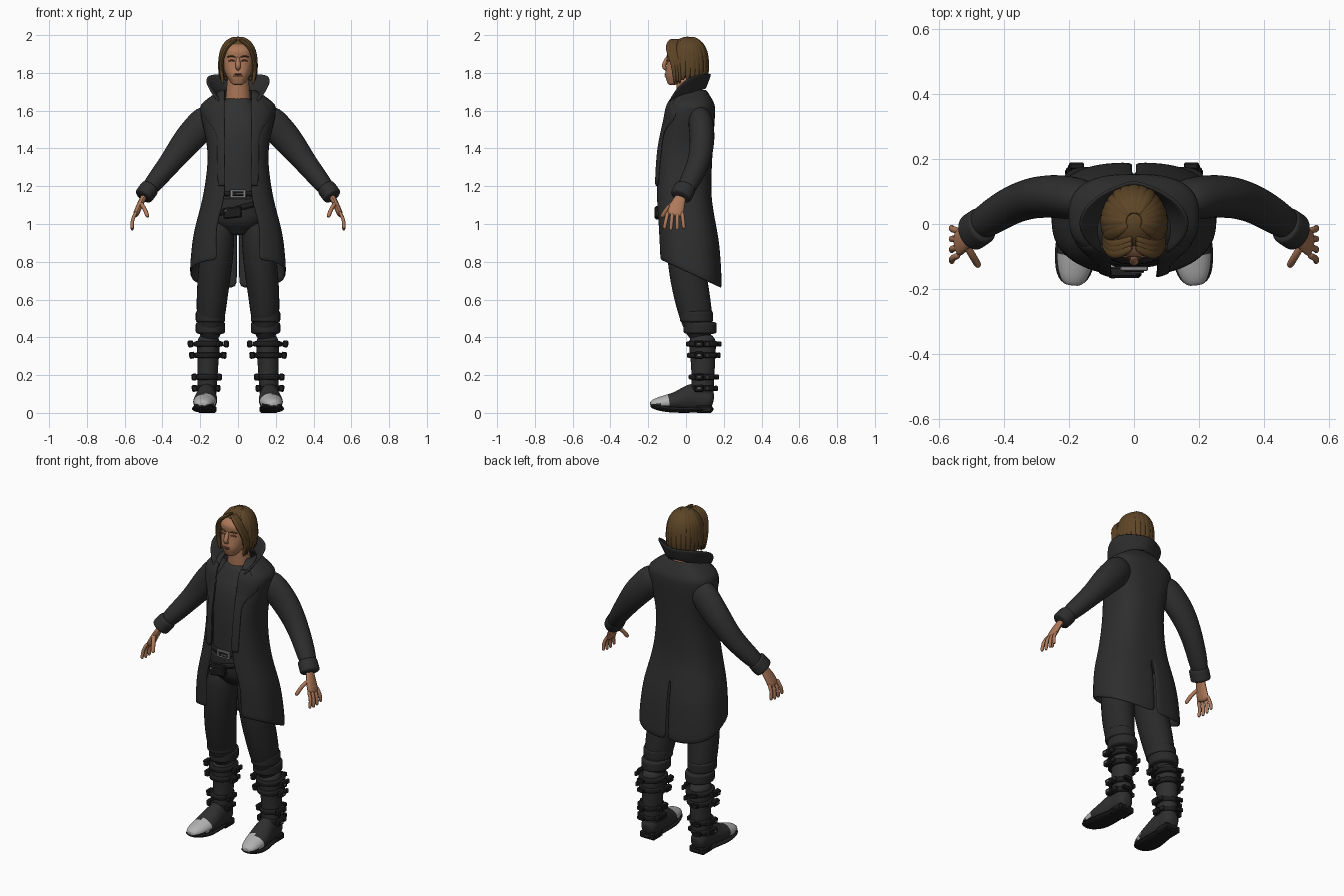
import bpy, bmesh, math, random
from mathutils import Vector

random.seed(4)
if "Cube" in bpy.data.objects:
    bpy.data.objects.remove(bpy.data.objects["Cube"])


def material(name, *color):
    red, green, blue = color * 3 if len(color) == 1 else color
    m = bpy.data.materials.new(name)
    m.use_nodes = True
    m.diffuse_color = (red, green, blue, 1)
    node = next(n for n in m.node_tree.nodes if n.type == 'BSDF_PRINCIPLED')
    node.inputs["Base Color"].default_value = (red, green, blue, 1)
    node.inputs["Roughness"].default_value = .8
    return m


COAT = material("coat charcoal", .027)
SHIRT = material("shirt grey", .03)
TROUSER = material("trouser black", .022)
BOOT = material("boot leather", .028)
BLACK = material("strap black", .012)
METAL = material("buckle metal", .25)
TOE = material("toe cap grey", .45)
SKIN = material("skin", .42, .19, .1)
HAIR = material("hair brown", .11, .06, .02)
LIP = material("lips and lids", .22, .08, .05)


def lerp(a, b, t):
    return a + (b - a) * t


def spline(values, t):
    """Smooth curve through evenly spaced numbers or vectors, t from 0 to 1."""
    if isinstance(values, float):
        return values
    last = len(values) - 1
    i = min(int(t * last), last - 1)
    f = t * last - i
    a, b, c, d = (values[max(0, min(last, i + k))] for k in (-1, 0, 1, 2))
    return b + ((c - a) + ((a * 2 - b * 5 + c * 4 - d) + (b * 3 - c * 3 + d - a) * f) * f) * (f / 2)


def finish(name, bm, mat, mirror=False, thick=0, sub=1, angle=50):
    """Turn a bmesh into a shaded object with its modifiers."""
    bmesh.ops.recalc_face_normals(bm, faces=bm.faces)
    mesh = bpy.data.meshes.new(name)
    bm.to_mesh(mesh)
    bm.free()
    mesh.materials.append(mat)
    ob = bpy.data.objects.new(name, mesh)
    bpy.context.collection.objects.link(ob)
    if mirror:
        ob.modifiers.new("mirror", 'MIRROR').merge_threshold = .0005
    if thick:
        solid = ob.modifiers.new("thickness", 'SOLIDIFY')
        solid.thickness, solid.offset = thick, 0
    if sub:
        smooth = ob.modifiers.new("smooth", 'SUBSURF')
        smooth.levels = smooth.render_levels = sub
    bpy.ops.object.select_all(action='DESELECT')
    ob.select_set(True)
    bpy.context.view_layer.objects.active = ob
    bpy.ops.object.shade_smooth_by_angle(angle=math.radians(angle))
    return ob


def loft(name, rings, mat, closed=True, **options):
    bm = bmesh.new()
    rows = [[bm.verts.new(p) for p in ring] for ring in rings]
    count = len(rows[0])
    for a, b in zip(rows, rows[1:]):
        for i in range(count if closed else count - 1):
            j = (i + 1) % count
            bm.faces.new((a[i], a[j], b[j], b[i]))
    if closed:
        bm.faces.new(rows[0])
        bm.faces.new(rows[-1])
    return finish(name, bm, mat, **options)


def tube(name, path, along, across, mat, ref=(0, 1, 0), sides=12, steps=10, **options):
    """Round-ended tube; radii are measured along ref and across it."""
    path = [Vector(p) for p in path]
    points = [spline(path, i / steps) for i in range(steps + 1)]
    rings = []
    for i, p in enumerate(points):
        t = i / steps
        tangent = (points[min(i + 1, steps)] - points[max(i - 1, 0)]).normalized()
        u = Vector(ref)
        u = (u - tangent * u.dot(tangent)).normalized()
        w = tangent.cross(u)
        end = max(.5, math.sqrt(1 - abs(2 * t - 1) ** 8))
        turns = [math.tau * k / sides for k in range(sides)]
        rings.append([p + (u * spline(along, t) * math.cos(a) + w * spline(across, t) * math.sin(a)) * end
                      for a in turns])
    return loft(name, rings, mat, **options)


def oval(z, width, front, back, power=.85, start=0, stop=math.tau, count=28):
    """Rounded section; angle 0 faces front and runs toward +x."""
    ring = []
    for k in range(count):
        a = lerp(start, stop, k / count if stop > math.pi else k / (count - 1))
        x, y = (math.copysign(abs(v) ** power, v) for v in (math.sin(a), math.cos(a)))
        ring.append(Vector((x * width, (front + back) / 2 - y * (back - front) / 2, z)))
    return ring


def barrel(name, low, high, widths, fronts, backs, mat, steps=14, tilt=0):
    """Stack of ovals with smoothly changing width, front and back."""
    rings = [oval(lerp(low, high, t), *(spline(v, t) for v in (widths, fronts, backs)))
             for t in (i / steps for i in range(steps + 1))]
    for ring in rings:
        for v in ring:
            v.z += v.x * tilt
    return loft(name, rings, mat)


def box(name, place, size, mat, tilt=0, mirror=False):
    bm = bmesh.new()
    bmesh.ops.create_cube(bm, size=1)
    c, s = math.cos(tilt), math.sin(tilt)
    for v in bm.verts:
        x, y, z = (a * b for a, b in zip(v.co, size))
        v.co = Vector((x * c - z * s, y, x * s + z * c)) + Vector(place)
    bmesh.ops.bevel(bm, geom=bm.edges[:], offset=min(size) * .2, segments=1, affect='EDGES')
    return finish(name, bm, mat, mirror=mirror, sub=0, angle=30)


# Coat body: hem to shoulder line by spline, then drawn in to the neck
HEM, SHOULDER, NECK, POWER = .66, 1.62, 1.71, .75
COAT_CURVES = ((.25, .23, .18, .155, .2), (-.14, -.15, -.155, -.147, -.1),
               (.185, .17, .13, .135, .15), (.11, .11, .07, .07, .07))


def coat_row(z):
    row = [spline(c, min(1, (z - HEM) / (SHOULDER - HEM))) for c in COAT_CURVES]
    pull = max(0, (z - SHOULDER) / (NECK - SHOULDER)) ** 1.25
    return [lerp(a, b, pull) for a, b in zip(row, (.08, -.04, .1, .07))]


rings = []
for z in [lerp(HEM, SHOULDER, i / 16) for i in range(17)] + [lerp(SHOULDER, NECK, i / 5) for i in range(1, 6)]:
    width, front, back, gap = coat_row(z)
    ring = oval(z, width, front, back, POWER, math.asin((gap / width) ** (1 / POWER)), math.pi, 18)
    ring[-1].x = .004 if z < 1 else 0
    for v in ring:
        # the hem rises toward the front
        v.z -= min(0, v.z - 1.2) * (back - v.y) * .87
    rings.append(ring)
loft("coat_body", rings, COAT, closed=False, mirror=True, thick=.012)

# Lapels lie just in front of the coat
rings = []
for i in range(13):
    z = lerp(1.2, 1.67, i / 12)
    width, front, back, gap = coat_row(z)
    reach = .04 + .08 * math.exp(-((z - 1.58) / .06) ** 2)
    ring = []
    for x in (gap + reach * k / 5 for k in range(6)):
        depth = max(0, 1 - min(1, x / width) ** (2 / POWER)) ** (POWER / 2)
        ring.append((x, (front + back) / 2 - depth * (back - front) / 2 - .01, z))
    rings.append(ring)
loft("lapels", rings, COAT, closed=False, mirror=True, thick=.01)

# Raised collar flares from the neck
rings = []
for flare in (0, .4, .8, 1):
    ring = []
    for a in (lerp(.8, math.pi, k / 9) for k in range(10)):
        s, c = max(0, math.sin(a)), math.cos(a)
        ring.append((s ** (1 + flare / 2) * lerp(.1, .17, flare) if a < 3.1 else 0, -lerp(.1, .13, flare) * c,
                     lerp(1.67 - .045 * c, 1.795 - .24 * ((1 + c) / 2) ** 3, flare)))
    rings.append(ring)
loft("collar", rings, COAT, closed=False, mirror=True, thick=.012)

# Sleeves, cuffs and hands
tube("sleeves", [(.13, .07, 1.59), (.26, .085, 1.45), (.37, .06, 1.31), (.5, -.02, 1.15)],
     (.07, .067, .06, .053), (.09, .08, .06, .046), COAT, sides=16, steps=14, mirror=True)
tube("cuffs", [(.46, 0, 1.2), (.505, -.03, 1.14)], .06, .052, COAT, sides=16, mirror=True)
tube("palms", [(.49, -.02, 1.16), (.52, -.045, 1.1), (.545, -.06, 1.04)], (.026, .04, .047), .017, SKIN, mirror=True)
for i in range(4):
    y, spread, lift = .025 * i - .096, .01 * (i - 2), .008 * abs(i - 1.4)
    tube("finger", [(.538, y, 1.065), (.558, y + spread / 2, 1.02), (.56, y + spread, .962 + lift)],
         .011, .01, SKIN, sides=8, mirror=True)
tube("thumbs", [(.518, -.06, 1.115), (.495, -.1, 1.08), (.477, -.13, 1.035)], .013, .012, SKIN, sides=8, mirror=True)

# Shirt, belts and pouch
barrel("shirt", 1.1, 1.675, (.14, .13, .13, .14, .07), (-.115, -.122, -.125, -.11, -.055),
       (.1, .1, .11, .12, .07), SHIRT)
barrel("waist_belt", 1.138, 1.182, .153, -.131, .11, BLACK, steps=2)
barrel("hip_belt", 1.06, 1.105, .168, -.136, .12, BLACK, steps=2, tilt=.25)
box("buckle_plate", (0, -.137, 1.16), (.085, .014, .045), METAL)
box("buckle_inset", (0, -.143, 1.16), (.06, .008, .024), BLACK)
box("buckle_pin", (.01, -.148, 1.16), (.04, .006, .007), METAL)
box("belt_pouch", (-.03, -.148, 1.06), (.1, .036, .06), BLACK, .12)
box("pouch_stud", (-.065, -.16, 1.07), (.014, .016, .014), METAL, .12)

# Trousers with folds above the boots
barrel("trouser_hips", .94, 1.14, (.06, .14, .16, .145), (-.06, -.11, -.12, -.118), (.06, .11, .12, .1), TROUSER)
tube("trouser_legs", [(.09, 0, 1.03), (.115, 0, .82), (.138, .035, .6), (.15, .085, .38)],
     (.1, .1, .096, .075), (.08, .09, .083, .065), TROUSER, sides=16, steps=16, mirror=True)
for z in (.45, .51):
    y = .075 - (z - .45) / 3
    tube("trouser_fold", [(.146, y, z - .035), (.146, y, z + .035)], .09, .08, TROUSER, sides=16, mirror=True)

# Boots: shaft, foot, toe cap, sole and heel
tube("boot_shafts", [(.155, .085, .42), (.16, .09, .24), (.166, .085, .04)], (.08, .064, .06), (.066, .056, .05),
     BOOT, sides=16, mirror=True)
foot = tube("boot_feet", [(.165, .145, .06), (.166, .05, .08), (.175, -.06, .06), (.189, -.19, .045)],
            (.05, .054, .064, .045), (.055, .078, .05, .028), BOOT, ref=(1, 0, 0), sides=16, steps=20, mirror=True)
foot.data.materials.append(TOE)
for f in foot.data.polygons:
    f.material_index = int(f.center.y < -.09 and f.center.z > .045)
tube("boot_soles", [(.165, .148, .02), (.17, .03, .018), (.18, -.09, .02), (.19, -.19, .04)],
     (.05, .058, .067, .05), .018, BLACK, ref=(1, 0, 0), mirror=True)
box("boot_heels", (.165, .095, .02), (.1, .09, .04), BLACK, mirror=True)

# Boot straps with buckles on both sides
for z in (.365, .305, .19, .13):
    x, y, radius = .175 - z / 20, .088, .05 + z / 12
    reach = radius + max(0, z - .2) / 12
    tube("boot_strap", [(x, y, z - .018), (x, y, z + .018)], radius + .01, radius, BLACK, sides=16, steps=6, mirror=True)
    for side in (-1, 1):
        edge = x + side * reach
        box("strap_block", (edge, y - .02, z), (.03, .05, .036), BLACK, -side * .12, True)
        box("strap_buckle", (edge, y + .025, z), (.016, .024, .026), BOOT, 0, True)
    box("strap_tongue", (x + .02, y + radius + .01, z), (.045, .02, .024), BLACK, .1, True)
    box("strap_prong", (x + reach + .012, y - .02, z), (.008, .02, .01), METAL, 0, True)

# Neck, head and face
tube("neck", [(0, .02, 1.58), (0, 0, 1.8)], (.065, .055), (.075, .055), SKIN, sides=16)
barrel("head", 1.735, 1.975, (.03, .062, .078, .083, .08, .035), (-.095, -.11, -.105, -.1, -.098, -.04),
       (-.05, .06, .08, .09, .09, .04), SKIN, steps=18)
tube("nose", [(0, -.097, 1.885), (0, -.117, 1.838), (0, -.1, 1.815)], (.01, .012, .008), (.009, .015, .01), SKIN, sides=10)
for z in (1.784, 1.793):
    tube("lip", [(-.025, -.1, z), (0, -.109, z), (.025, -.1, z)], .006, .004, LIP, sides=8)
tube("eyelids", [(.018, -.097, 1.863), (.033, -.096, 1.867), (.05, -.087, 1.863)], .006, .005, LIP, sides=8, mirror=True)
tube("eyebrows", [(.014, -.1, 1.883), (.035, -.098, 1.889), (.058, -.085, 1.883)], .005, .004, HAIR, sides=8, mirror=True)

# Hair: cap under overlapping locks and a parted fringe
bm = bmesh.new()
bmesh.ops.create_uvsphere(bm, u_segments=28, v_segments=18, radius=1)
for v in bm.verts:
    v.co = Vector((v.co.x * .097, v.co.y * .103 + .008, v.co.z * .12 + 1.868))
bmesh.ops.delete(bm, geom=[v for v in bm.verts if v.co.z < 1.77 or (v.co.y < -.03 and v.co.z < 1.94)],
                 context='VERTS')
finish("hair_cap", bm, HAIR, thick=.008)
for side in (-1, 1):
    for i in range(9):
        a = math.radians(62 + 14.5 * i)
        jitter = random.uniform(-.006, .006)
        path = []
        for t in (.2, .65, 1.1, math.pi / 2):
            r = math.sin(t)
            path.append((side * .096 * r * math.sin(a), .008 - .103 * r * math.cos(a), 1.868 + .122 * math.cos(t)))
        x, y, z = path[-1]
        path += [(x, y, z - .06), (x * .92, y * .92, 1.76 + jitter)]
        tube("hair_lock", path, (.014, .02, .022, .021, .019, .009), .01 + jitter * .4, HAIR,
             ref=(side * math.cos(a), math.sin(a), 0), sides=8)
    for d in (0, .014, .028):
        tube("hair_fringe", [(side * .004, d - .07, 1.978), (side * .06, d - .093, 1.935),
                             (side * .09, d - .065, 1.84), (side * .078, d - .06, 1.74)],
             (.016, .017, .016, .007), .011, HAIR, sides=8)
